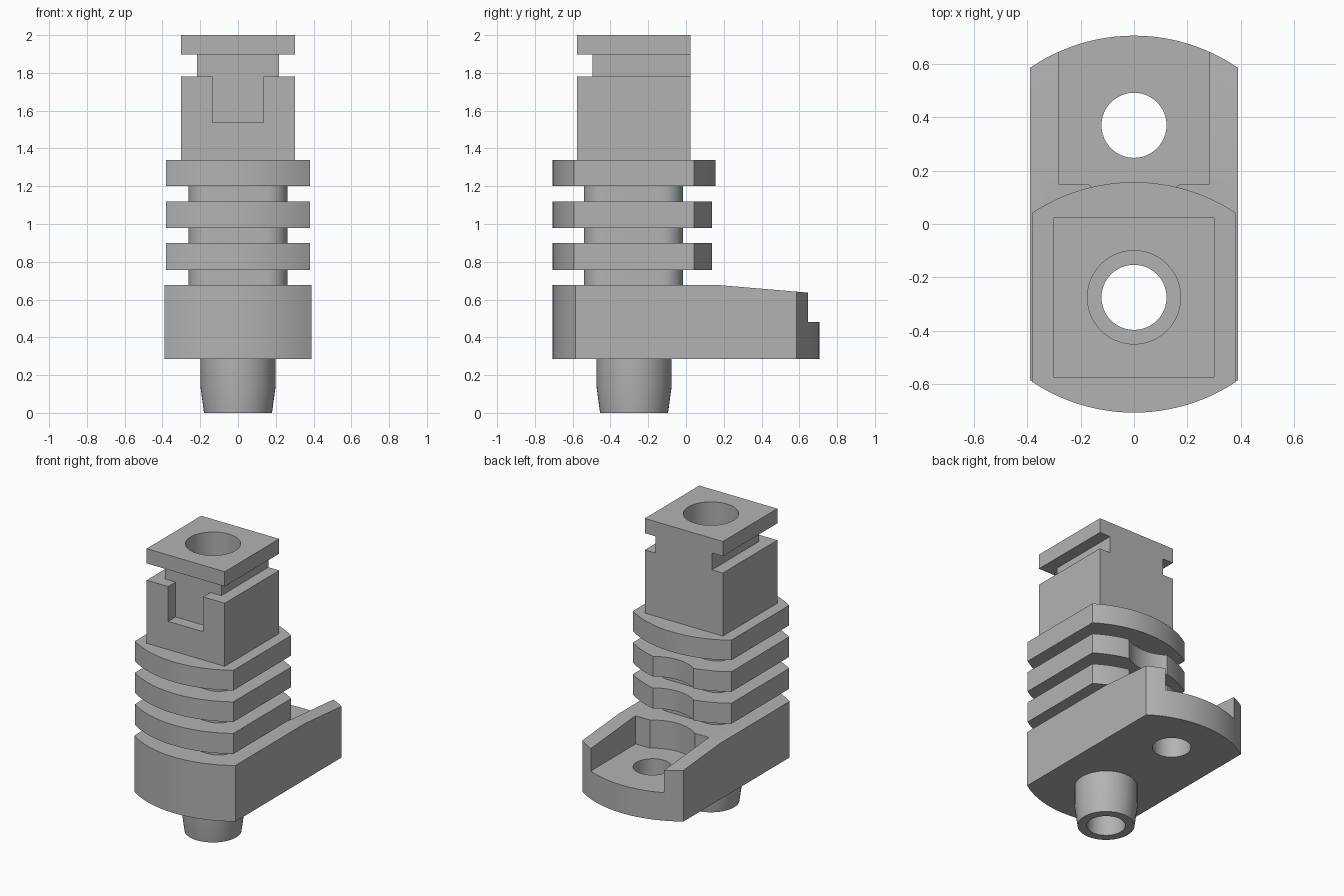
import bpy, bmesh, math
from mathutils import Vector

cube = bpy.data.objects.get("Cube")
if cube:
    bpy.data.objects.remove(cube, do_unlink=True)

grey = bpy.data.materials.new("plain_grey")
grey.use_nodes = True
grey.diffuse_color = (0.45, 0.45, 0.45, 1)
grey.node_tree.nodes["Principled BSDF"].inputs["Base Color"].default_value = (0.45, 0.45, 0.45, 1)

BORE_Y = -0.275   # axis of the column
SCREW_Y = 0.37    # axis of the mounting hole


def prism(name, outline, z0, z1):
    """Extrude an xy outline from z0 to z1."""
    bm = bmesh.new()
    face = bm.faces.new([bm.verts.new((x, y, z0)) for x, y in outline])
    top = bmesh.ops.extrude_face_region(bm, geom=[face])
    bmesh.ops.translate(bm, vec=Vector((0, 0, z1 - z0)),
                        verts=[g for g in top["geom"] if isinstance(g, bmesh.types.BMVert)])
    return finish(name, bm)


def finish(name, bm):
    bmesh.ops.recalc_face_normals(bm, faces=bm.faces)
    mesh = bpy.data.meshes.new(name)
    bm.to_mesh(mesh)
    bm.free()
    mesh.materials.append(grey)
    obj = bpy.data.objects.new(name, mesh)
    bpy.context.collection.objects.link(obj)
    return obj


def rect(x, y0, y1):
    return [(-x, y0), (x, y0), (x, y1), (-x, y1)]


def circle(r, y, n=48):
    return [(r * math.cos(2 * math.pi * i / n), y + r * math.sin(2 * math.pi * i / n))
            for i in range(n)]


def bowed(half, flat, apex, y, n=24):
    """Straight sides with a shallow arc at the front and back."""
    sag = apex - flat
    r = (half * half + sag * sag) / (2 * sag)
    a = math.asin(half / r)
    back = [(r * math.sin(a - 2 * a * i / n), apex - r + r * math.cos(a - 2 * a * i / n))
            for i in range(n + 1)]
    return [(px, y + py) for px, py in back] + [(-px, y - py) for px, py in back]


def rounded(half, r, y, n=8):
    """Square with rounded corners."""
    pts = []
    for q in range(4):
        mid = math.pi / 4 + q * math.pi / 2
        cx = math.copysign(half - r, math.cos(mid))
        cy = math.copysign(half - r, math.sin(mid))
        for i in range(n + 1):
            a = (q + i / n) * math.pi / 2
            pts.append((cx + r * math.cos(a), y + cy + r * math.sin(a)))
    return pts


def cut(obj, *cutters):
    bpy.context.view_layer.objects.active = obj
    for c in cutters:
        mod = obj.modifiers.new("cut", 'BOOLEAN')
        mod.operation = 'DIFFERENCE'
        mod.solver = 'EXACT'
        mod.object = c
        bpy.ops.object.modifier_apply(modifier=mod.name)


# Cutters
wide_bore = prism("wide_bore_cutter", circle(0.175, BORE_Y), 0.5, 2.2)
bore = prism("bore_cutter", circle(0.122, BORE_Y), -0.2, 0.6)
screw_hole = prism("screw_hole_cutter", circle(0.122, SCREW_Y), 0.1, 0.6)
screw_clearance = prism("screw_clearance_cutter", circle(0.28, SCREW_Y), 0.48, 1.16)
pocket = prism("pocket_cutter", rect(0.283, 0.15, 1.0), 0.48, 1.0)
notch = prism("notch_cutter", rect(0.135, -0.8, -0.495), 1.537, 2.0)
bm = bmesh.new()   # wedge that slopes the rear top of the base
ends = [[bm.verts.new((x, y, z)) for y, z in ((0.18, 0.676), (0.82, 0.622), (0.82, 0.8), (0.18, 0.8))]
        for x in (-0.6, 0.6)]
for e in ends:
    bm.faces.new(e)
for i in range(4):
    j = (i + 1) % 4
    bm.faces.new((ends[0][i], ends[0][j], ends[1][j], ends[1][i]))
slope = finish("slope_cutter", bm)
cutters = [wide_bore, bore, screw_hole, screw_clearance, pocket, notch, slope]

# Base foot with pocket and screw hole
base = prism("base", bowed(0.39, 0.585, 0.706, 0), 0.285, 0.676)
cut(base, slope, pocket, screw_clearance, screw_hole, wide_bore, bore)
parts = [base]

# Tapered spigot below the base
bm = bmesh.new()
rings = [[bm.verts.new((x, y, z)) for x, y in circle(r, BORE_Y)]
         for r, z in ((0.18, 0), (0.199, 0.14), (0.199, 0.285))]
for lo, hi in zip(rings, rings[1:]):
    for i in range(len(lo)):
        j = (i + 1) % len(lo)
        bm.faces.new((lo[i], lo[j], hi[j], hi[i]))
bm.faces.new(rings[0])
bm.faces.new(rings[-1])
spigot = finish("spigot", bm)
cut(spigot, bore)
parts.append(spigot)

# Necks and clamping fins
levels = [0.676, 0.757, 0.9, 0.98, 1.12, 1.2, 1.34]
for i in range(3):
    neck = prism(f"neck_{i + 1}", rounded(0.262, 0.11, BORE_Y - 0.003), levels[2 * i], levels[2 * i + 1])
    fin = prism(f"fin_{i + 1}", bowed(0.38, 0.318, 0.432, BORE_Y), levels[2 * i + 1], levels[2 * i + 2])
    cut(neck, wide_bore)
    cut(fin, wide_bore)
    if i < 2:
        cut(fin, screw_clearance)
    parts += [neck, fin]

# Square head: notched block, recessed waist, cap
block = prism("head_block", rect(0.301, -0.576, 0.024), 1.34, 1.78)
cut(block, notch, wide_bore)
waist = prism("head_waist", rect(0.218, -0.495, 0.024), 1.78, 1.897)
cut(waist, wide_bore)
cap = prism("head_cap", rect(0.301, -0.576, 0.024), 1.897, 2.0)
cut(cap, wide_bore)
parts += [block, waist, cap]

for c in cutters:
    bpy.data.objects.remove(c, do_unlink=True)

# Smooth the round walls, keep hard edges
bpy.ops.object.select_all(action='DESELECT')
for p in parts:
    p.select_set(True)
bpy.context.view_layer.objects.active = base
bpy.ops.object.shade_smooth_by_angle(angle=math.radians(20))
